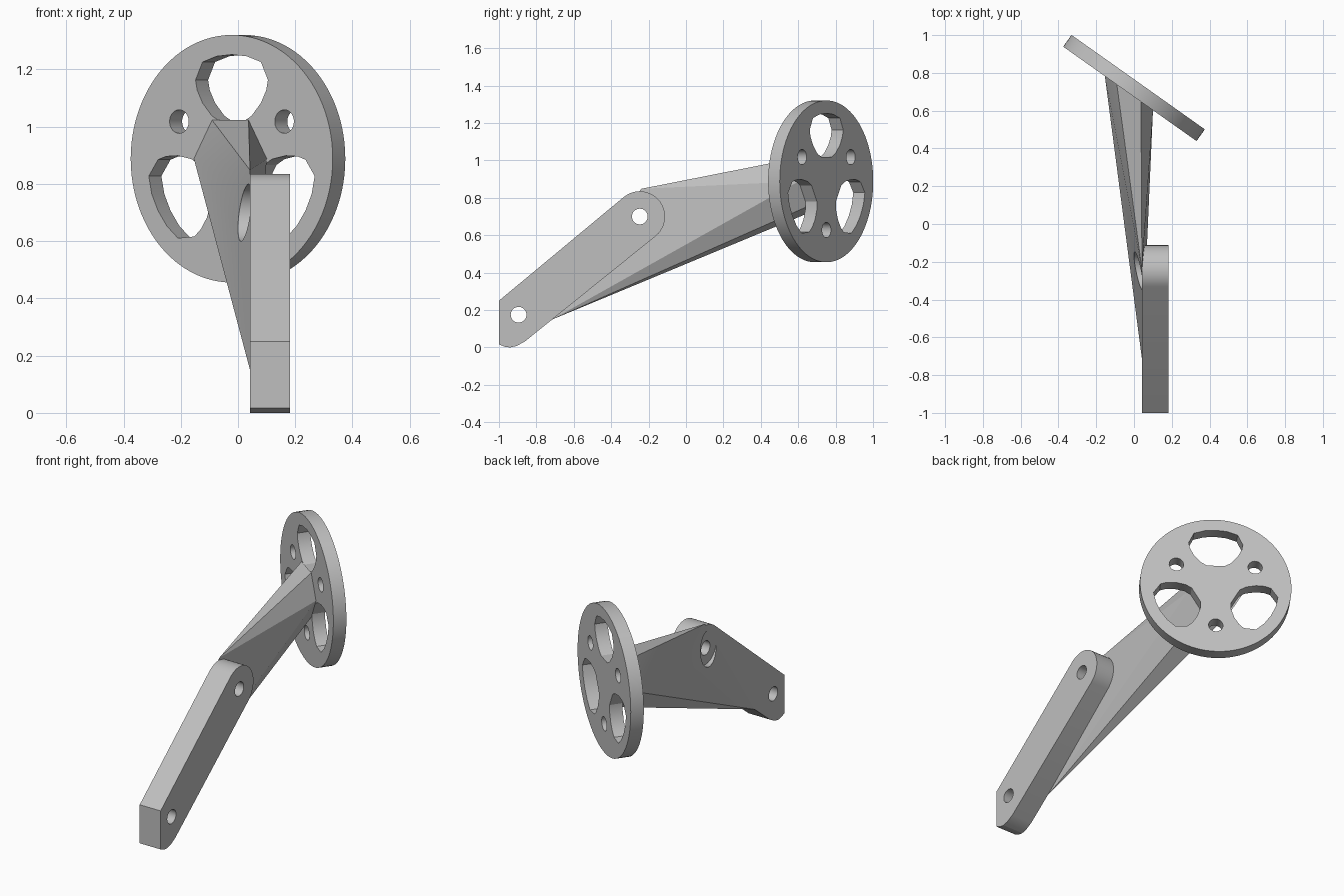
import bpy, bmesh, math
from mathutils import Vector

old = bpy.data.objects.get("Cube")
if old:
    bpy.data.objects.remove(old, do_unlink=True)

grey = bpy.data.materials.new("plain grey")
grey.use_nodes = True
grey.diffuse_color = (0.52, 0.52, 0.52, 1)
grey.node_tree.nodes["Principled BSDF"].inputs["Base Color"].default_value = grey.diffuse_color


def finish(name, bm):
    bmesh.ops.recalc_face_normals(bm, faces=bm.faces)
    mesh = bpy.data.meshes.new(name)
    bm.to_mesh(mesh)
    bm.free()
    mesh.materials.append(grey)
    ob = bpy.data.objects.new(name, mesh)
    bpy.context.collection.objects.link(ob)
    return ob


def prism(name, outline, frame, start, end):
    """Extrude a flat outline along the third axis of a frame."""
    origin, u, v, w = frame
    bm = bmesh.new()
    verts = [bm.verts.new(origin + u * a + v * b + w * start) for a, b in outline]
    face = bm.faces.new(verts)
    new = bmesh.ops.extrude_face_region(bm, geom=[face])["geom"]
    moved = [g for g in new if isinstance(g, bmesh.types.BMVert)]
    bmesh.ops.translate(bm, verts=moved, vec=w * (end - start))
    return finish(name, bm)


def arc(cx, cy, r, a0=0, a1=360, n=32, closed=True):
    steps = n if closed else n - 1
    angles = [math.radians(a0 + (a1 - a0) * i / steps) for i in range(n)]
    return [(cx + r * math.cos(t), cy + r * math.sin(t)) for t in angles]


def cut(target, cutter):
    mod = target.modifiers.new("cut", "BOOLEAN")
    mod.operation = "DIFFERENCE"
    mod.solver = "EXACT"
    mod.object = cutter
    bpy.context.view_layer.objects.active = target
    bpy.ops.object.modifier_apply(modifier=mod.name)
    bpy.data.objects.remove(cutter, do_unlink=True)


def rotate(points, degrees):
    c, s = math.cos(math.radians(degrees)), math.sin(math.radians(degrees))
    return [(a * c - b * s, a * s + b * c) for a, b in points]


X, Y, Z = Vector((1, 0, 0)), Vector((0, 1, 0)), Vector((0, 0, 1))
side = (Vector(), Y, Z, X)
inner, outer = 0.042, 0.182
pivot, foot = (-0.247, 0.7), (-0.895, 0.175)

# Arm plate: rounded top end, clipped lower end, two pin holes
outline = [(-1, 0.25), (-1, 0.017), (-0.97, 0.004), (-0.94, 0), (-0.905, 0.008), (-0.86, 0.033)]
outline += arc(*pivot, 0.135, -51, 129, 24, closed=False)
arm = prism("arm_plate", outline, side, inner, outer)
for centre in (pivot, foot):
    cut(arm, prism("hole_cutter", arc(*centre, 0.042), side, 0, 0.3))

# Tilted disc
tilt = math.radians(35.3)
across = Vector((math.cos(tilt), -math.sin(tilt), 0))
normal = Vector((math.sin(tilt), math.cos(tilt), 0))
centre = Vector((0, 0.72, 0.888))
tilted = (centre, across, Z, normal)
half = 0.038
disc = prism("disc", arc(0, 0, 0.4325, n=96), tilted, -half, half)

# Three windows and three bolt holes around the disc
right = [(0.05, 0.13), (0.085, 0.15), (0.125, 0.195), (0.148, 0.24), (0.155, 0.275),
         (0.125, 0.338), (0.065, 0.358)]
window = right + [(0, 0.364)] + [(-a, b) for a, b in reversed(right)]
for turn in (0, 120, 240):
    cut(disc, prism("window_cutter", rotate(window, turn), tilted, -0.1, 0.1))
    bolt = rotate(arc(0, -0.26, 0.041), turn)
    cut(disc, prism("bolt_cutter", bolt, tilted, -0.1, 0.1))

# Brace: tapers from a hexagon on the disc to a narrow footprint on the arm
bm = bmesh.new()
for a, b in arc(-0.006, 0, 0.156, n=6):
    bm.verts.new(centre + across * a + Z * b - normal * half)
for y, z in ((-0.714, 0.15), (-0.205, 0.55), (-0.24, 0.848)):
    bm.verts.new((inner, y, z))
bmesh.ops.convex_hull(bm, input=bm.verts)
bmesh.ops.dissolve_limit(bm, angle_limit=0.01, verts=bm.verts, edges=bm.edges)
brace = finish("brace", bm)
cut(brace, prism("clearance_cutter", arc(*pivot, 0.1), side, -0.4, 0.2))

# Smooth the round walls and keep hard edges
for ob in (arm, disc, brace):
    bpy.ops.object.select_all(action="DESELECT")
    ob.select_set(True)
    bpy.context.view_layer.objects.active = ob
    bpy.ops.object.shade_smooth_by_angle(angle=math.radians(20))
